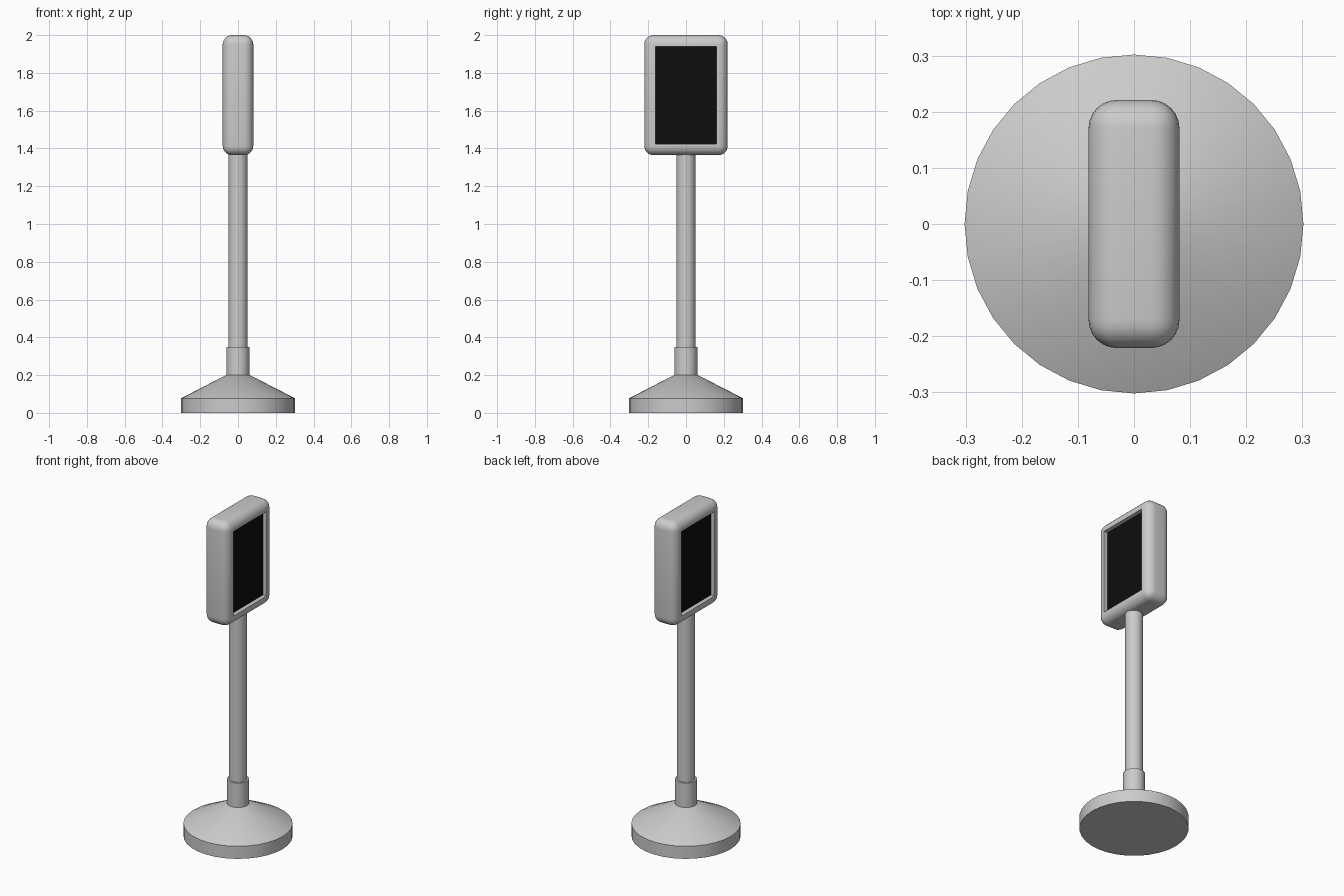
import bpy, bmesh, math
from mathutils import Vector

if "Cube" in bpy.data.objects:
    bpy.data.objects.remove(bpy.data.objects["Cube"])


def finish(name, bm, smooth=True):
    bmesh.ops.recalc_face_normals(bm, faces=bm.faces)
    mesh = bpy.data.meshes.new(name)
    bm.to_mesh(mesh)
    bm.free()
    obj = bpy.data.objects.new(name, mesh)
    bpy.context.collection.objects.link(obj)
    if smooth:
        bpy.ops.object.select_all(action='DESELECT')
        obj.select_set(True)
        bpy.context.view_layer.objects.active = obj
        bpy.ops.object.shade_smooth_by_angle(angle=math.radians(35))
    return obj


def turned(name, profile, sides=32):
    """Solid of revolution from (radius, z) pairs, capped at both ends."""
    bm = bmesh.new()
    rings = [[bm.verts.new((r * math.cos(2 * math.pi * i / sides),
                            r * math.sin(2 * math.pi * i / sides), z))
              for i in range(sides)] for r, z in profile]
    for a, b in zip(rings, rings[1:]):
        for i in range(sides):
            j = (i + 1) % sides
            bm.faces.new((a[i], a[j], b[j], b[i]))
    bm.faces.new(rings[0][::-1])
    bm.faces.new(rings[-1])
    return finish(name, bm)


def box(size, centre):
    bm = bmesh.new()
    bmesh.ops.create_cube(bm, size=1)
    bmesh.ops.scale(bm, vec=size, verts=bm.verts)
    bmesh.ops.translate(bm, vec=centre, verts=bm.verts)
    return bm


# Stand: weighted foot, collar and pole
turned("base", [(0.302, 0), (0.302, 0.077), (0.05, 0.207)])
turned("collar", [(0.061, 0.19), (0.061, 0.35)])
turned("pole", [(0.05, 0.34), (0.05, 1.375)])

# Rounded housing with a recess pushed into each broad side
centre_z, depth = 1.682, 0.027
bm = box((0.162, 0.442, 0.636), (0, 0, centre_z))
bmesh.ops.bevel(bm, geom=bm.edges[:], offset=0.05, segments=6,
                profile=0.5, affect='EDGES')
bm.normal_update()
for side in (-1, 1):
    face = max(bm.faces, key=lambda f: f.calc_center_median().x * side)
    bmesh.ops.inset_region(bm, faces=[face], thickness=0.01, use_even_offset=True)
    floor = bmesh.ops.extrude_discrete_faces(bm, faces=[face])["faces"][0]
    bmesh.ops.translate(bm, vec=Vector((-side * depth, 0, 0)), verts=floor.verts)
finish("display_housing", bm)

# Black screens at the bottom of the recesses
black = bpy.data.materials.new("screen_black")
black.diffuse_color = (0.004, 0.004, 0.004, 1)
black.use_nodes = True
black.node_tree.nodes["Principled BSDF"].inputs["Base Color"].default_value = black.diffuse_color
for side, label in ((-1, "left"), (1, "right")):
    bm = box((0.004, 0.322, 0.516), (side * (0.081 - depth), 0, centre_z))
    finish(label + "_screen", bm, smooth=False).data.materials.append(black)
